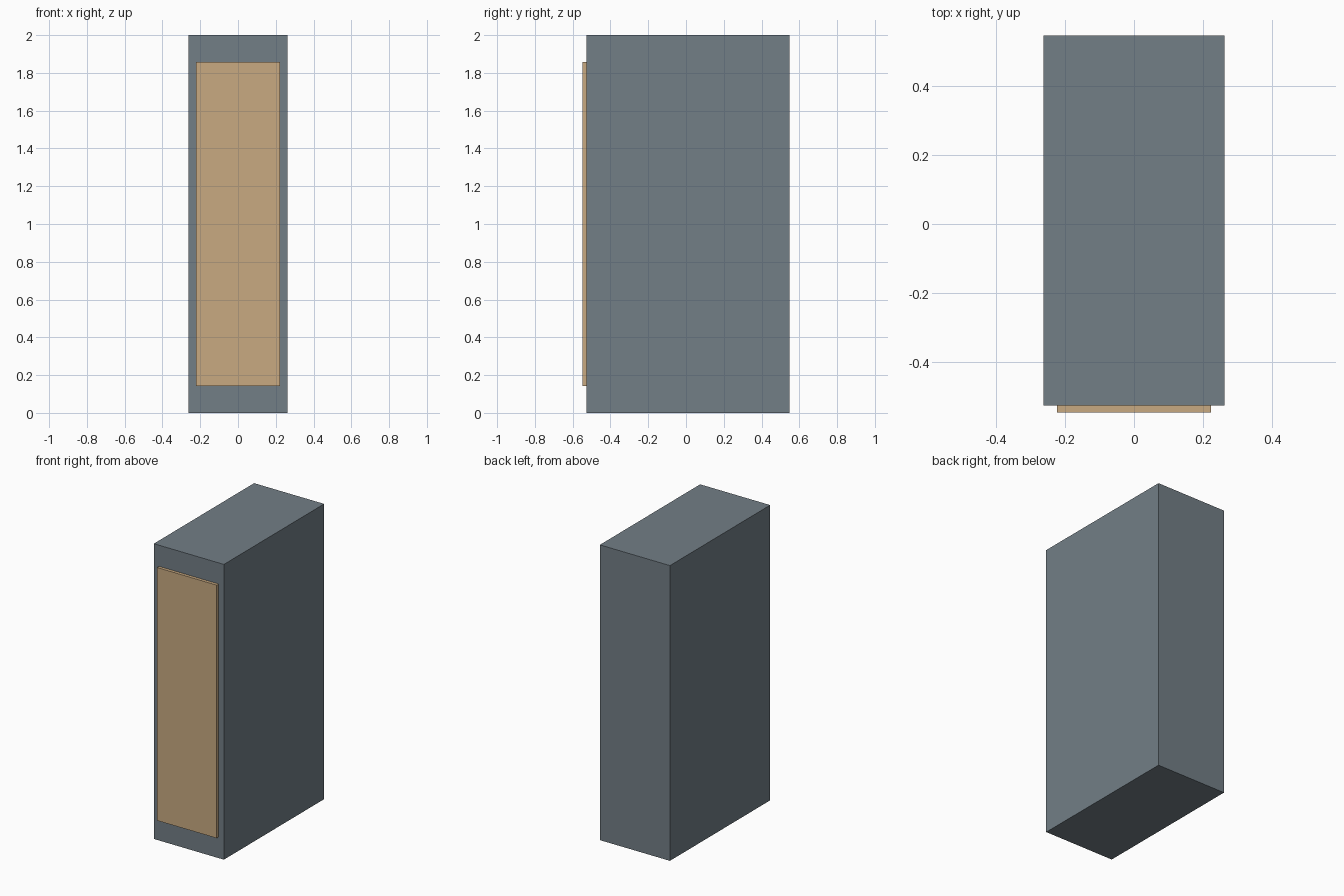
import bpy

if "Cube" in bpy.data.objects:
    bpy.data.objects.remove(bpy.data.objects["Cube"])


def box(name, lo, hi, color=None):
    """Axis-aligned box between two corners."""
    center = [(a + b) / 2 for a, b in zip(lo, hi)]
    bpy.ops.mesh.primitive_cube_add(size=1, location=center)
    ob = bpy.context.object
    ob.name = name
    ob.scale = [b - a for a, b in zip(lo, hi)]
    bpy.ops.object.transform_apply(location=False, rotation=False, scale=True)
    if color:
        mat = bpy.data.materials.new(name + "_material")
        mat.diffuse_color = color
        mat.use_nodes = True
        mat.node_tree.nodes["Principled BSDF"].inputs["Base Color"].default_value = mat.diffuse_color
        ob.data.materials.append(mat)
    return ob


# Tall cabinet body
box("cabinet_body", (-0.2625, -0.526, 0), (0.2625, 0.547, 2.0), (0.17, 0.21, 0.24, 1))

# Thin door panel on the front face
box("front_panel", (-0.223, -0.547, 0.143), (0.223, -0.526, 1.857), (0.58, 0.40, 0.22, 1))
